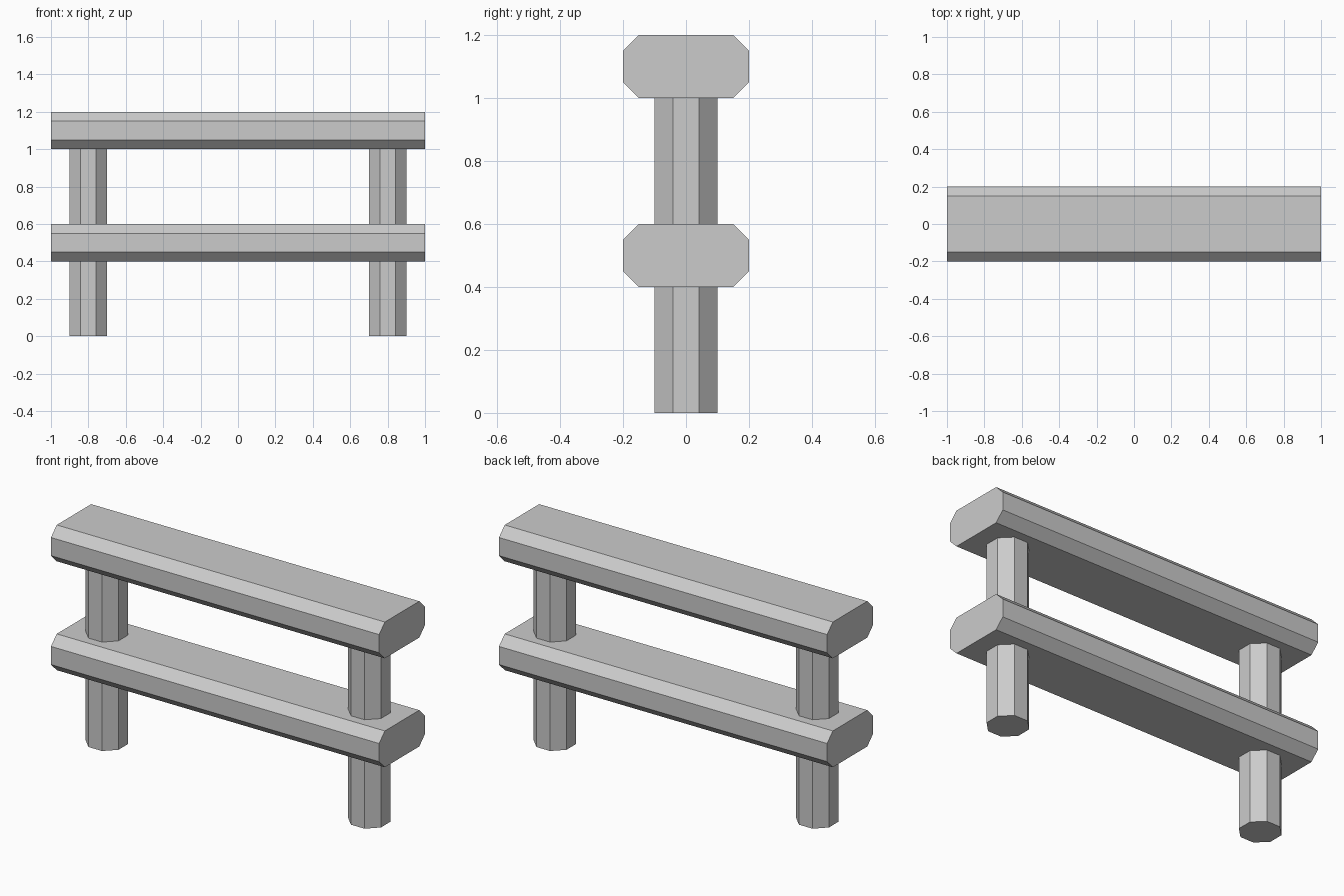
import bpy, bmesh
from math import radians, cos
from mathutils import Matrix

if "Cube" in bpy.data.objects:
    bpy.data.objects.remove(bpy.data.objects["Cube"])


def prism(name, profile, axis_vector):
    """Extrude a closed profile of 3D points along a vector."""
    bm = bmesh.new()
    face = bm.faces.new([bm.verts.new(p) for p in profile])
    ext = bmesh.ops.extrude_face_region(bm, geom=[face], use_keep_orig=True)
    verts = [g for g in ext["geom"] if isinstance(g, bmesh.types.BMVert)]
    bmesh.ops.translate(bm, verts=verts, vec=axis_vector)
    bmesh.ops.recalc_face_normals(bm, faces=bm.faces)
    mesh = bpy.data.meshes.new(name)
    bm.to_mesh(mesh)
    bm.free()
    obj = bpy.data.objects.new(name, mesh)
    bpy.context.collection.objects.link(obj)
    return obj


def beam(name, z):
    """Horizontal rail with chamfered long edges, centred at height z."""
    w, h, c = 0.2, 0.1, 0.05
    section = [(-w, -h + c), (-w + c, -h), (w - c, -h), (w, -h + c),
               (w, h - c), (w - c, h), (-w + c, h), (-w, h - c)]
    prism(name, [(-1, y, z + dz) for y, dz in section], (2, 0, 0))


def post(name, x):
    """Octagonal post, flats facing the axes, let into the top rail."""
    height = 1.05
    radius = 0.1 / cos(radians(22.5))
    bm = bmesh.new()
    bmesh.ops.create_cone(
        bm, cap_ends=True, segments=8, radius1=radius, radius2=radius, depth=height,
        matrix=Matrix.Translation((x, 0, height / 2)) @ Matrix.Rotation(radians(22.5), 4, 'Z'))
    mesh = bpy.data.meshes.new(name)
    bm.to_mesh(mesh)
    bm.free()
    bpy.context.collection.objects.link(bpy.data.objects.new(name, mesh))


# Rails
beam("lower_rail", 0.5)
beam("upper_rail", 1.1)

# Posts
post("left_post", -0.8)
post("right_post", 0.8)
